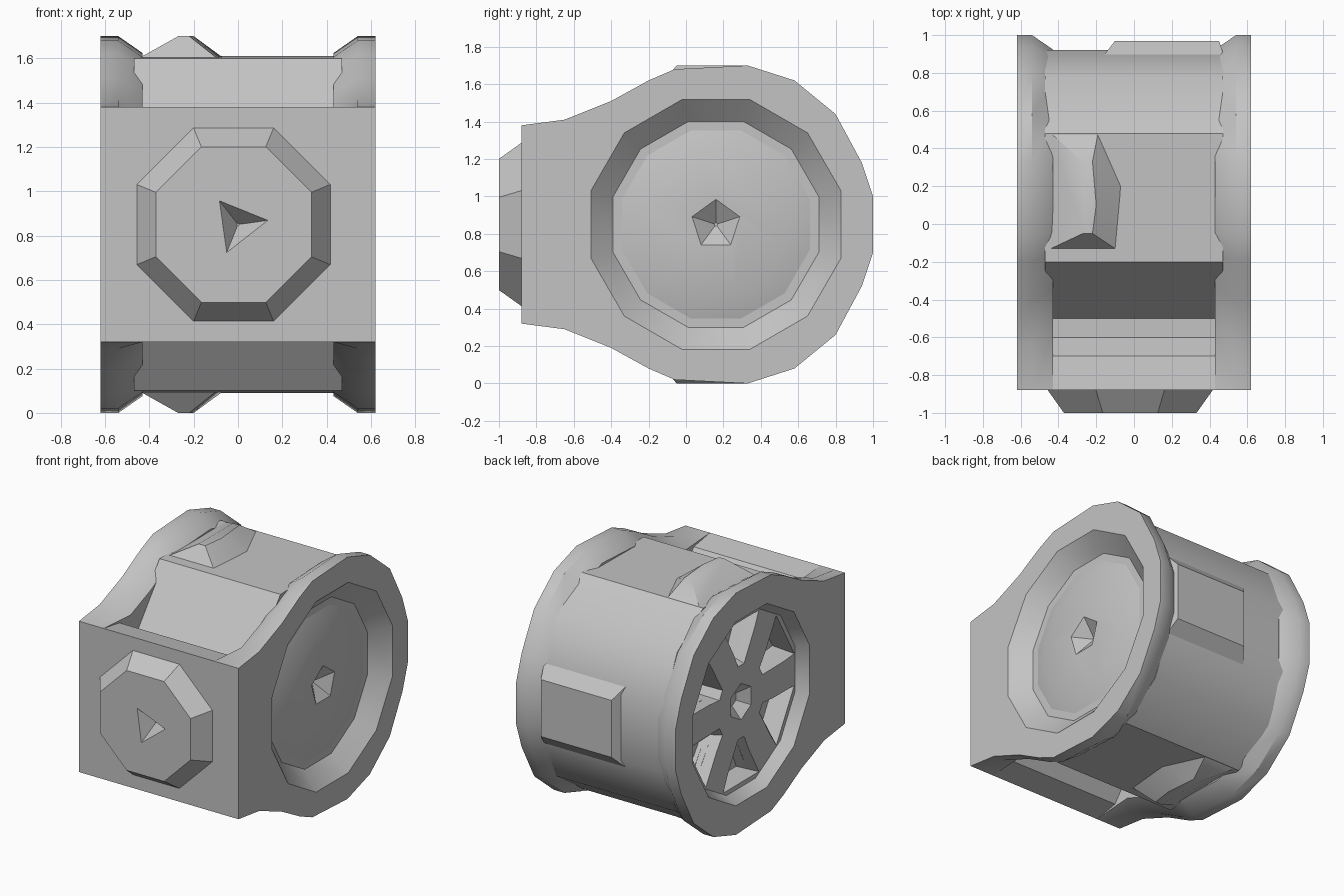
import bpy, bmesh, math
from mathutils import Vector, Matrix

old = bpy.data.objects.get("Cube")
if old:
    bpy.data.objects.remove(old, do_unlink=True)

MID = 0.85                      # height of the drum axis
AXIS = Vector((0, 0.16, MID))

grey = bpy.data.materials.new("plain_grey")
grey.use_nodes = True
grey.diffuse_color = (0.55, 0.55, 0.55, 1)
grey.node_tree.nodes["Principled BSDF"].inputs["Base Color"].default_value = grey.diffuse_color


def add_object(name, bm):
    bmesh.ops.recalc_face_normals(bm, faces=bm.faces)
    mesh = bpy.data.meshes.new(name)
    bm.to_mesh(mesh)
    bm.free()
    mesh.materials.append(grey)
    ob = bpy.data.objects.new(name, mesh)
    bpy.context.collection.objects.link(ob)
    return ob


def loft(name, rings):
    """Skin a list of equal-length rings and cap both ends."""
    bm = bmesh.new()
    loops = [[bm.verts.new(p) for p in ring] for ring in rings]
    n = len(loops[0])
    for a, b in zip(loops, loops[1:]):
        for i in range(n):
            j = (i + 1) % n
            bm.faces.new((a[i], a[j], b[j], b[i]))
    bm.faces.new(loops[0][::-1])
    bm.faces.new(loops[-1])
    return add_object(name, bm)


def frustum(name, centre, direction, r1, r2, depth, sides, spin=0):
    """Cone section starting at centre and running along direction."""
    d = Vector(direction)
    mat = (Matrix.Translation(Vector(centre) + d * depth / 2)
           @ d.to_track_quat('Z', 'Y').to_matrix().to_4x4()
           @ Matrix.Rotation(math.radians(spin), 4, 'Z'))
    bm = bmesh.new()
    bmesh.ops.create_cone(bm, cap_ends=True, segments=sides, radius1=r1,
                          radius2=r2, depth=depth, matrix=mat)
    return add_object(name, bm)


def mirrored(half):
    """Complete an upper y-z outline with its reflection below the axis."""
    return half + [(y, 2 * MID - z) for y, z in reversed(half)]


def cut(ob, cutters):
    for c in cutters:
        m = ob.modifiers.new("cut", 'BOOLEAN')
        m.operation, m.solver, m.object = 'DIFFERENCE', 'EXACT', c
    dg = bpy.context.evaluated_depsgraph_get()
    mesh = bpy.data.meshes.new_from_object(ob.evaluated_get(dg))
    ob.modifiers.clear()
    ob.data = mesh


# Drum joined to the front block, with a pocket between them above and below
core_outline = mirrored([(-0.88, 1.38), (-0.7, 1.35), (-0.6, 1.22), (-0.5, 1.22),
                         (-0.2, 1.6), (0.48, 1.61), (0.77, 1.41), (0.92, 1.08)])
core = loft("drum_and_front_block",
            [[(x, y, z) for y, z in core_outline] for x in (-0.47, 0.47)])

# Teardrop end plates, sloping in to the drum but keeping full height at the front
plate_outline = mirrored([(-0.88, 1.38), (-0.65, 1.41), (-0.4, 1.51), (-0.2, 1.62),
                          (-0.06, 1.68), (0.33, 1.7), (0.58, 1.62), (0.8, 1.44),
                          (0.94, 1.18), (1.0, 1.0)])


def plate(name, s):
    rings = []
    for x, k in ((0.62, 1), (0.54, 1), (0.43, 0.91)):
        ring = []
        for y, z in plate_outline:
            f = 1 if y < -0.8 else k
            ring.append((s * x, AXIS.y + (y - AXIS.y) * f, MID + (z - MID) * f))
        rings.append(ring)
    return loft(name, rings)


left_plate = plate("left_end_plate", 1)
right_plate = plate("right_end_plate", -1)

# Left side: round recess, a slightly domed disc and a centre dent
recess = frustum("recess_cutter", (0.64, AXIS.y, MID), (-1, 0, 0), 0.715, 0.57, 0.13, 12, 15)
disc = frustum("left_disc", (0.49, AXIS.y, MID), (1, 0, 0), 0.58, 0.4, 0.06, 12, 15)
dent = frustum("dent_cutter", (0.56, AXIS.y, MID), (-1, 0, 0), 0.15, 0.01, 0.09, 5)
cut(left_plate, [recess, dent])
cut(disc, [dent])

# Right side: round recess, six wedge pockets between spokes and a hub dent
wheel = frustum("wheel_cutter", (-0.64, AXIS.y, MID), (1, 0, 0), 0.68, 0.62, 0.1, 12, 15)
hub = frustum("hub_cutter", (-0.64, AXIS.y, MID), (1, 0, 0), 0.24, 0.05, 0.17, 6)
pockets = []
for i in range(6):
    mid = math.radians(90 + 60 * i)
    rings = []
    for x, grow in ((-0.64, 1.1), (-0.4, 0.75)):
        ring = []
        for r, deg in ((0.25, -8), (0.61, -20), (0.61, 20), (0.25, 8)):
            r = 0.44 + (r - 0.44) * grow
            a = mid + math.radians(deg * grow)
            ring.append((x, AXIS.y + r * math.cos(a), MID + r * math.sin(a)))
        rings.append(ring)
    pockets.append(loft("pocket_cutter", rings))
cut(right_plate, [wheel, hub] + pockets)
cut(core, pockets)

# Front boss with a three-sided pit
boss = frustum("front_boss", (-0.02, -0.87, 0.85), (0, -1, 0), 0.48, 0.38, 0.13, 8, 22.5)
pit = frustum("pit_cutter", (0, -1.01, 0.85), (0, 1, 0), 0.15, 0.01, 0.1, 3, 82)
cut(boss, [pit])

# Sloped ridges on the top and bottom of the drum
ridges = []
for name, s in (("top_ridge", 1), ("bottom_ridge", -1)):
    base = [(-0.44, -0.13), (-0.1, -0.13), (-0.07, 0.2), (-0.19, 0.48), (-0.44, 0.48)]
    crest = [(-0.27, -0.05), (-0.22, -0.05), (-0.2, 0.1), (-0.22, 0.33), (-0.27, 0.33)]
    ridges.append(loft(name, [[(x, y, MID + s * h) for x, y in pts]
                              for pts, h in ((base, 0.755), (crest, 0.85))]))

# Raised pad on the back of the drum
pad = loft("back_pad", [[(x0, y, MID - h), (x1, y, MID - h), (x1, y, MID + h), (x0, y, MID + h)]
                        for x0, x1, y, h in ((-0.17, 0.48, 0.88, 0.3), (-0.1, 0.45, 0.97, 0.2))])

for c in [recess, dent, wheel, hub, pit] + pockets:
    bpy.data.objects.remove(c, do_unlink=True)

# Soft shading that keeps the hard edges
for ob in [core, left_plate, right_plate, disc, boss, pad] + ridges:
    bpy.ops.object.select_all(action='DESELECT')
    ob.select_set(True)
    bpy.context.view_layer.objects.active = ob
    bpy.ops.object.shade_smooth_by_angle(angle=math.radians(35))
